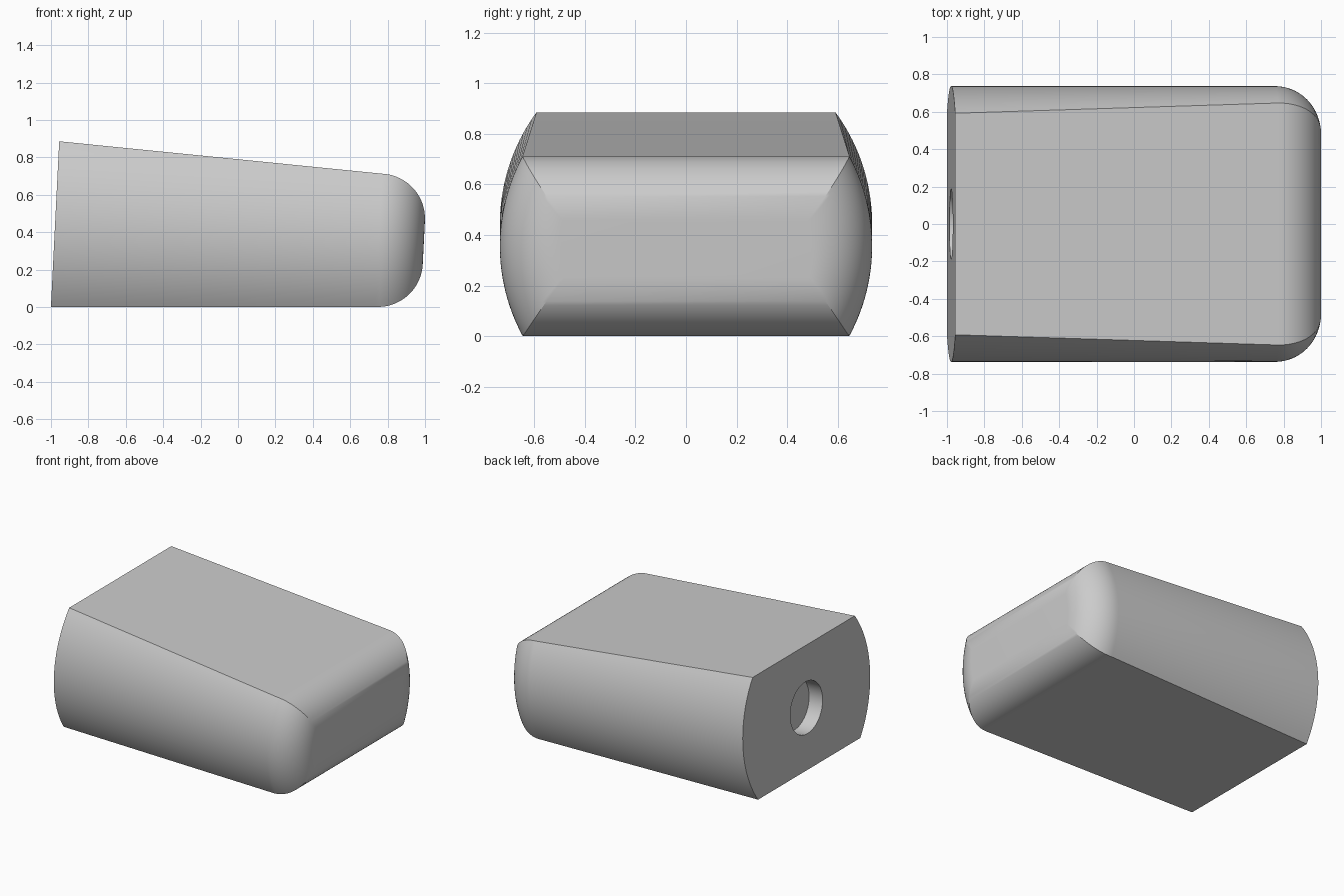
import bpy, bmesh, math
from mathutils import Matrix

cube = bpy.data.objects.get("Cube")
if cube:
    bpy.data.objects.remove(cube)

# Main dimensions, in a frame running along the tilted middle axis
LENGTH, START_HALF, TAPER = 1.974, 0.443, 0.05
BULGE, SIDE_SHIFT, FILLET = 0.75, -0.013, 0.24
SIDE_STEPS, FILLET_STEPS = 32, 20
HOLE_RADIUS, HOLE_DEPTH = 0.187, 0.11
frame = Matrix.Translation((-0.978, 0, 0.443)) @ Matrix.Rotation(math.atan(TAPER), 4, 'Y')

grey = bpy.data.materials.new("light grey")
grey.use_nodes = True
colour = (0.6, 0.6, 0.6, 1)
grey.diffuse_color = colour
grey.node_tree.nodes["Principled BSDF"].inputs["Base Color"].default_value = colour


def make_object(name, bm):
    bmesh.ops.recalc_face_normals(bm, faces=bm.faces)
    bm.transform(frame)
    mesh = bpy.data.meshes.new(name)
    bm.to_mesh(mesh)
    bm.free()
    mesh.materials.append(grey)
    obj = bpy.data.objects.new(name, mesh)
    bpy.context.collection.objects.link(obj)
    return obj


def section(bm, along, half, inset):
    """Ring with flat top and bottom and two bulging sides."""
    ring = []
    for side in (1, -1):
        for i in range(SIDE_STEPS + 1):
            v = side * half * (2 * i / SIDE_STEPS - 1)
            y = math.sqrt((BULGE - inset) ** 2 - v * v) + SIDE_SHIFT
            ring.append(bm.verts.new((along, side * y, v)))
    return ring


# Tapered body with a rounded far end
bm = bmesh.new()
rings = [section(bm, 0, START_HALF, 0)]
fillet_start = LENGTH - FILLET
half_start = START_HALF - TAPER * fillet_start
for i in range(FILLET_STEPS + 1):
    a = math.pi / 2 * i / FILLET_STEPS
    inset = FILLET * (1 - math.cos(a))
    rings.append(section(bm, fillet_start + FILLET * math.sin(a), half_start - inset, inset))
for r0, r1 in zip(rings, rings[1:]):
    for i in range(len(r0)):
        j = (i + 1) % len(r0)
        bm.faces.new((r0[i], r0[j], r1[j], r1[i]))
bm.faces.new(rings[0])
bm.faces.new(rings[-1])
body = make_object("body", bm)

# Shallow round socket in the flat end
bm = bmesh.new()
bmesh.ops.create_cone(bm, cap_ends=True, segments=64, radius1=HOLE_RADIUS,
                      radius2=HOLE_RADIUS, depth=2 * HOLE_DEPTH,
                      matrix=Matrix.Rotation(math.pi / 2, 4, 'Y'))
cutter = make_object("socket_cutter", bm)
cutter.hide_render = True

cut = body.modifiers.new("socket", 'BOOLEAN')
cut.operation = 'DIFFERENCE'
cut.solver = 'EXACT'
cut.object = cutter
bpy.ops.object.select_all(action='DESELECT')
body.select_set(True)
bpy.context.view_layer.objects.active = body
bpy.ops.object.modifier_apply(modifier=cut.name)
bpy.data.objects.remove(cutter)
bpy.ops.object.shade_smooth_by_angle(angle=math.radians(25))
